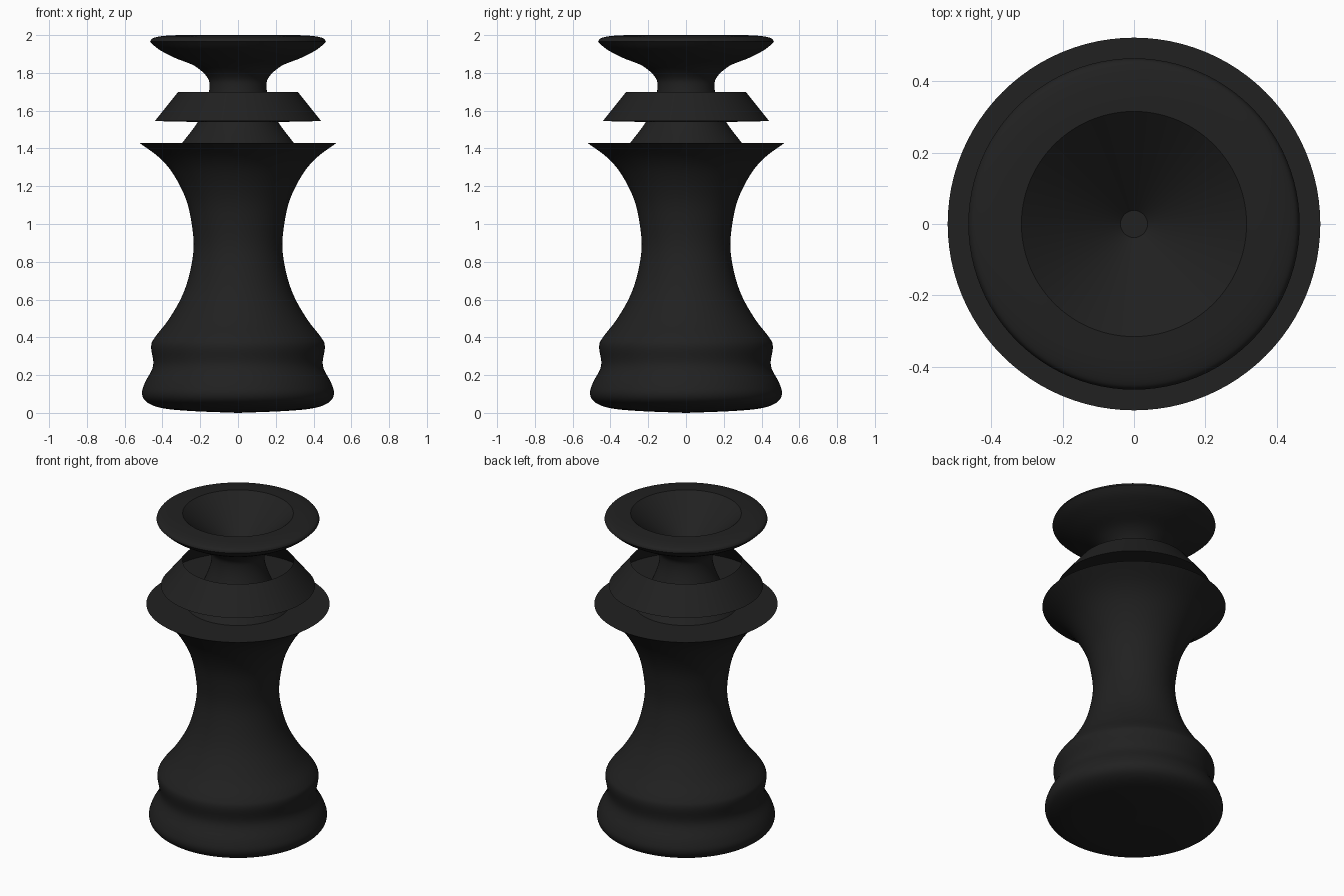
import bpy, bmesh, math

if "Cube" in bpy.data.objects:
    bpy.data.objects.remove(bpy.data.objects["Cube"])

SIDES = 96

black = bpy.data.materials.new("black_lacquer")
black.diffuse_color = (0.015, 0.015, 0.015, 1)
black.use_nodes = True
black.node_tree.nodes["Principled BSDF"].inputs["Base Color"].default_value = black.diffuse_color


def smooth_curve(pts, steps=5):
    """Catmull-Rom curve through (radius, height) points."""
    p = [pts[0]] + pts + [pts[-1]]
    out = []
    for a, b, c, d in zip(p, p[1:], p[2:], p[3:]):
        for i in range(steps):
            t = i / steps
            out.append(tuple(0.5 * (2 * b[k] + (c[k] - a[k]) * t
                             + (2 * a[k] - 5 * b[k] + 4 * c[k] - d[k]) * t ** 2
                             + (3 * b[k] - a[k] - 3 * c[k] + d[k]) * t ** 3)
                             for k in (0, 1)))
    return out + [pts[-1]]


def lathe(name, profile):
    """Spin a bottom-to-top profile about z."""
    bm = bmesh.new()
    verts = [bm.verts.new((r, 0, z)) for r, z in profile]
    edges = [bm.edges.new(e) for e in zip(verts, verts[1:])]
    bmesh.ops.spin(bm, geom=verts + edges, cent=(0, 0, 0), axis=(0, 0, 1),
                   angle=2 * math.pi, steps=SIDES, use_merge=True)
    bmesh.ops.remove_doubles(bm, verts=bm.verts, dist=1e-5)
    mesh = bpy.data.meshes.new(name)
    bm.to_mesh(mesh)
    bm.free()
    obj = bpy.data.objects.new(name, mesh)
    bpy.context.collection.objects.link(obj)
    mesh.materials.append(black)
    bpy.ops.object.select_all(action='DESELECT')
    obj.select_set(True)
    bpy.context.view_layer.objects.active = obj
    bpy.ops.object.shade_smooth_by_angle(angle=math.radians(30))
    return obj


# Footed body, flaring to a flat ledge
body = smooth_curve([
    (0, 0), (0.25, 0.01), (0.40, 0.025), (0.48, 0.055), (0.508, 0.10),
    (0.493, 0.16), (0.449, 0.25), (0.46, 0.35), (0.44, 0.40), (0.37, 0.49),
    (0.30, 0.61), (0.258, 0.73), (0.235, 0.87), (0.245, 1.00),
    (0.275, 1.13), (0.34, 1.26), (0.415, 1.35), (0.523, 1.43)])
lathe("body", body + [(0.295, 1.43)])

# Hollow collar: flat floor and sloping wall, open at the top
lathe("collar", [(0.213, 1.54), (0.44, 1.545), (0.316, 1.70)])

# Neck flowing into the flared head, with a conical bowl in the top
head = smooth_curve([
    (0.295, 1.43), (0.213, 1.54), (0.165, 1.65), (0.151, 1.73),
    (0.165, 1.78), (0.23, 1.837), (0.335, 1.88), (0.42, 1.925),
    (0.465, 1.965)])
rim = smooth_curve([(0.465, 1.965), (0.452, 1.983), (0.40, 1.995), (0.316, 2.0)])
lathe("neck_and_head", head + rim[1:] + [(0.038, 1.76), (0, 1.76)])
